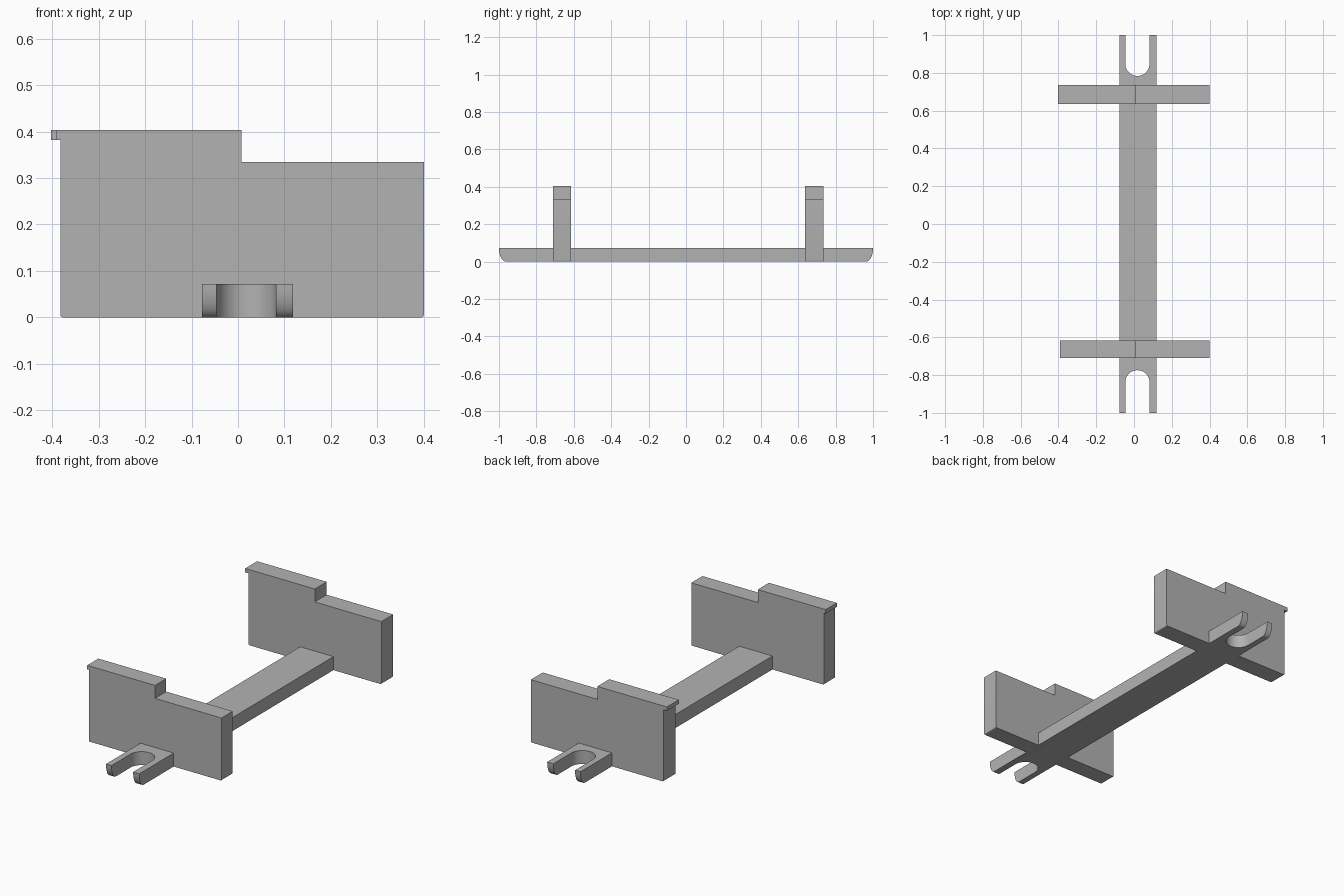
import bpy
import bmesh
from math import sin, cos, pi, radians
from mathutils import Vector

cube = bpy.data.objects.get("Cube")
if cube:
    bpy.data.objects.remove(cube, do_unlink=True)

grey = bpy.data.materials.new("plain grey")
grey.use_nodes = True
colour = (0.45, 0.45, 0.45, 1)
grey.diffuse_color = colour
grey.node_tree.nodes["Principled BSDF"].inputs["Base Color"].default_value = colour


def prism(name, points, sweep):
    """Extrude a closed flat outline along the sweep vector."""
    bm = bmesh.new()
    face = bm.faces.new([bm.verts.new(p) for p in points])
    moved = bmesh.ops.extrude_face_region(bm, geom=[face])["geom"]
    verts = [g for g in moved if isinstance(g, bmesh.types.BMVert)]
    bmesh.ops.translate(bm, verts=verts, vec=Vector(sweep))
    bmesh.ops.recalc_face_normals(bm, faces=bm.faces)
    mesh = bpy.data.meshes.new(name)
    bm.to_mesh(mesh)
    bm.free()
    mesh.materials.append(grey)
    obj = bpy.data.objects.new(name, mesh)
    bpy.context.collection.objects.link(obj)
    return obj


def arc(cx, cy, rx, ry, start, end, steps):
    angles = [start + (end - start) * i / steps for i in range(steps + 1)]
    return [(cx + rx * cos(a), cy + ry * sin(a)) for a in angles]


def smooth(obj):
    bpy.ops.object.select_all(action='DESELECT')
    obj.select_set(True)
    bpy.context.view_layer.objects.active = obj
    bpy.ops.object.shade_smooth_by_angle(angle=radians(30))


# Long bar with ends that curve up from the underside
left, right, thick, nose = -0.078, 0.118, 0.072, 0.036
profile = arc(nose - 1, thick, nose, thick, pi, 1.5 * pi, 10)
profile += arc(1 - nose, thick, nose, thick, 1.5 * pi, 2 * pi, 10)
bar = prism("connecting_bar", [(left, y, z) for y, z in profile],
            (right - left, 0, 0))

# Round-bottomed slots that turn each end into a fork
slot_x, slot_r = 0.018, 0.064
for end, slot_y in ((-1, 0.838), (1, 0.848)):
    outline = arc(slot_x, end * slot_y, slot_r, -end * slot_r, 0, pi, 24)
    outline += [(slot_x - slot_r, end * 1.1), (slot_x + slot_r, end * 1.1)]
    cutter = prism("slot_cutter", [(x, y, -0.1) for x, y in outline], (0, 0, 0.3))
    cutter.hide_render = True
    cut = bar.modifiers.new("slot", 'BOOLEAN')
    cut.operation = 'DIFFERENCE'
    cut.solver = 'EXACT'
    cut.object = cutter
    bpy.context.view_layer.objects.active = bar
    bpy.ops.object.modifier_apply(modifier=cut.name)
    bpy.data.objects.remove(cutter, do_unlink=True)
smooth(bar)

# Stepped upright plates, each with a small lip at the top of the tall side
body, edge, step, r = -0.382, 0.4, 0.008, 0.006
for name, y, depth, lip in (("front_plate", -0.71, 0.094, -0.392),
                            ("back_plate", 0.635, 0.1, -0.402)):
    outline = arc(body + r, r, r, r, pi, 1.5 * pi, 4)
    outline += arc(edge - r, r, r, r, 1.5 * pi, 2 * pi, 4)
    outline += [(edge, 0.334), (step, 0.334), (step, 0.403),
                (lip, 0.403), (lip, 0.382), (body, 0.382)]
    plate = prism(name, [(x, y, z) for x, z in outline], (0, depth, 0))
    smooth(plate)
